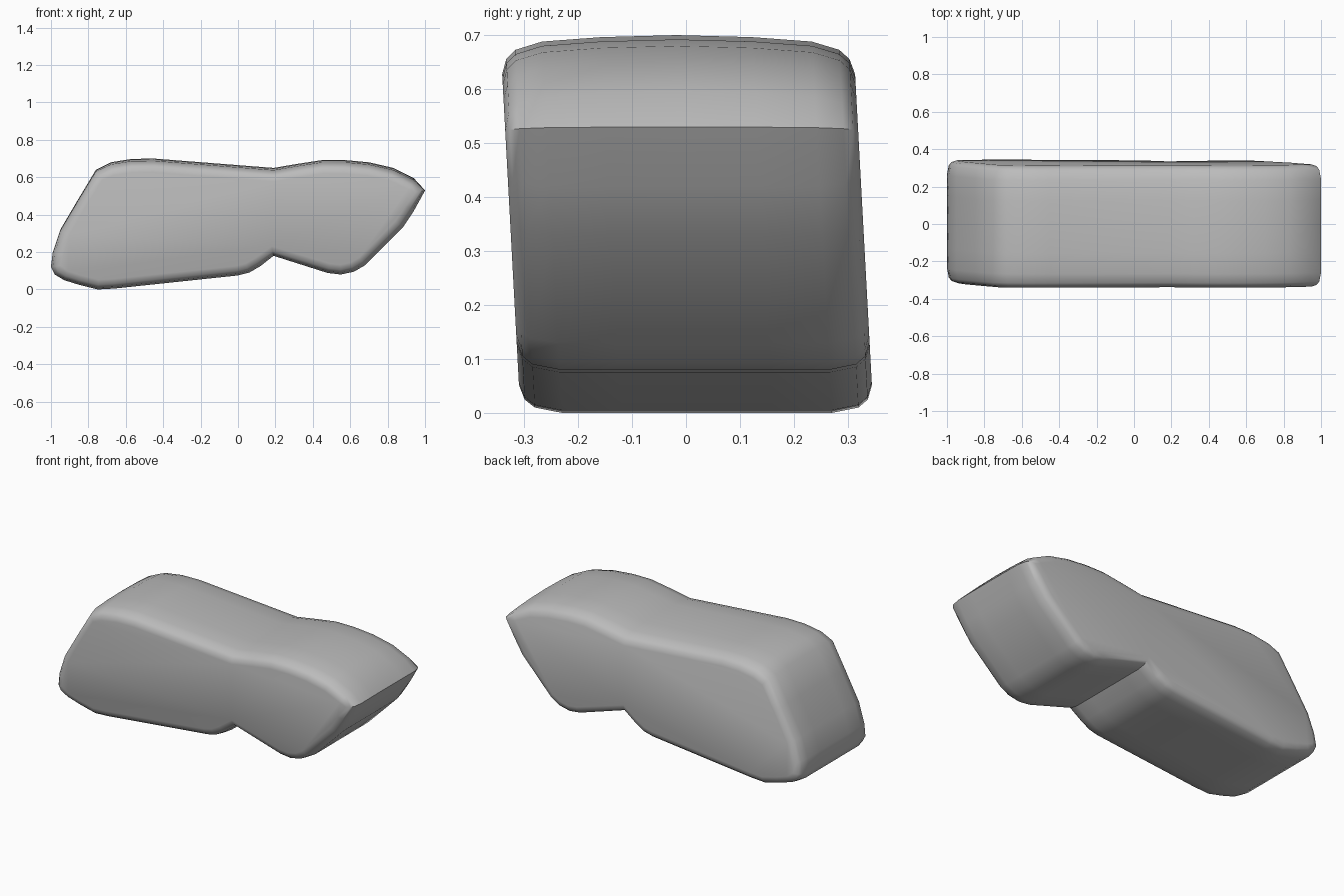
import bpy, bmesh, math
from mathutils import Vector

if "Cube" in bpy.data.objects:
    bpy.data.objects.remove(bpy.data.objects["Cube"], do_unlink=True)

mat = bpy.data.materials.new("plain grey")
mat.use_nodes = True
grey = (0.5, 0.5, 0.5, 1)
mat.diffuse_color = grey
mat.node_tree.nodes["Principled BSDF"].inputs["Base Color"].default_value = grey

# Side outline (x, z), counter-clockwise seen from the front
bottom = [(-.75, 0), (-.66, .005), (0, .075), (.06, .09), (.12, .125), (.19, .18),
          (.48, .088), (.55, .08), (.62, .095), (.68, .13), (.88, .33), (.94, .42)]
top = [(1, .53), (.94, .595), (.83, .65), (.7, .68), (.57, .692), (.45, .692),
       (.32, .672), (.19, .65), (-.45, .7), (-.57, .698), (-.68, .68), (-.76, .64)]
rear = [(-.85, .49), (-.95, .32), (-.99, .2), (-1, .12), (-.98, .08), (-.93, .05), (-.85, .025)]
outline = [Vector(p) for p in bottom + top + rear]

# Half of the cross-section: distance from the middle, and inset of the outline
half = [(.14, 0), (.25, 0), (.30, .01), (.318, .025), (.327, .052)]
sections = [(-y, i) for y, i in reversed(half)] + [(0, 0)] + half


def inward(k):
    """Unit normal pointing into the outline at one corner."""
    a, b, c = outline[k - 1], outline[k], outline[(k + 1) % len(outline)]
    d = (b - a).normalized() + (c - b).normalized()
    return Vector((-d.y, d.x)).normalized()


normals = [inward(k) for k in range(len(outline))]
bm = bmesh.new()
rings = []
for y, inset in sections:
    ring = []
    for p, n in zip(outline, normals):
        q = p + n * inset
        # Gently crowned top, and the whole body leaning towards the front
        z = q.y - .012 * max(0, -n.y) * (y / .25) ** 2
        ring.append(bm.verts.new((q.x, y + .054 * (.375 - z), z)))
    rings.append(ring)

# Skin between the sections, then flat side panels
count = len(outline)
for r, s in zip(rings, rings[1:]):
    for k in range(count):
        j = (k + 1) % count
        bm.faces.new((r[k], r[j], s[j], s[k]))
bm.faces.new(rings[0])
bm.faces.new(rings[-1][::-1])
bmesh.ops.recalc_face_normals(bm, faces=bm.faces)

mesh = bpy.data.meshes.new("bent_block")
bm.to_mesh(mesh)
bm.free()
mesh.materials.append(mat)
block = bpy.data.objects.new("bent_block", mesh)
bpy.context.collection.objects.link(block)

# Smooth shading that keeps the notch and the tip crisp
bpy.context.view_layer.objects.active = block
block.select_set(True)
bpy.ops.object.shade_smooth_by_angle(angle=math.radians(40))
